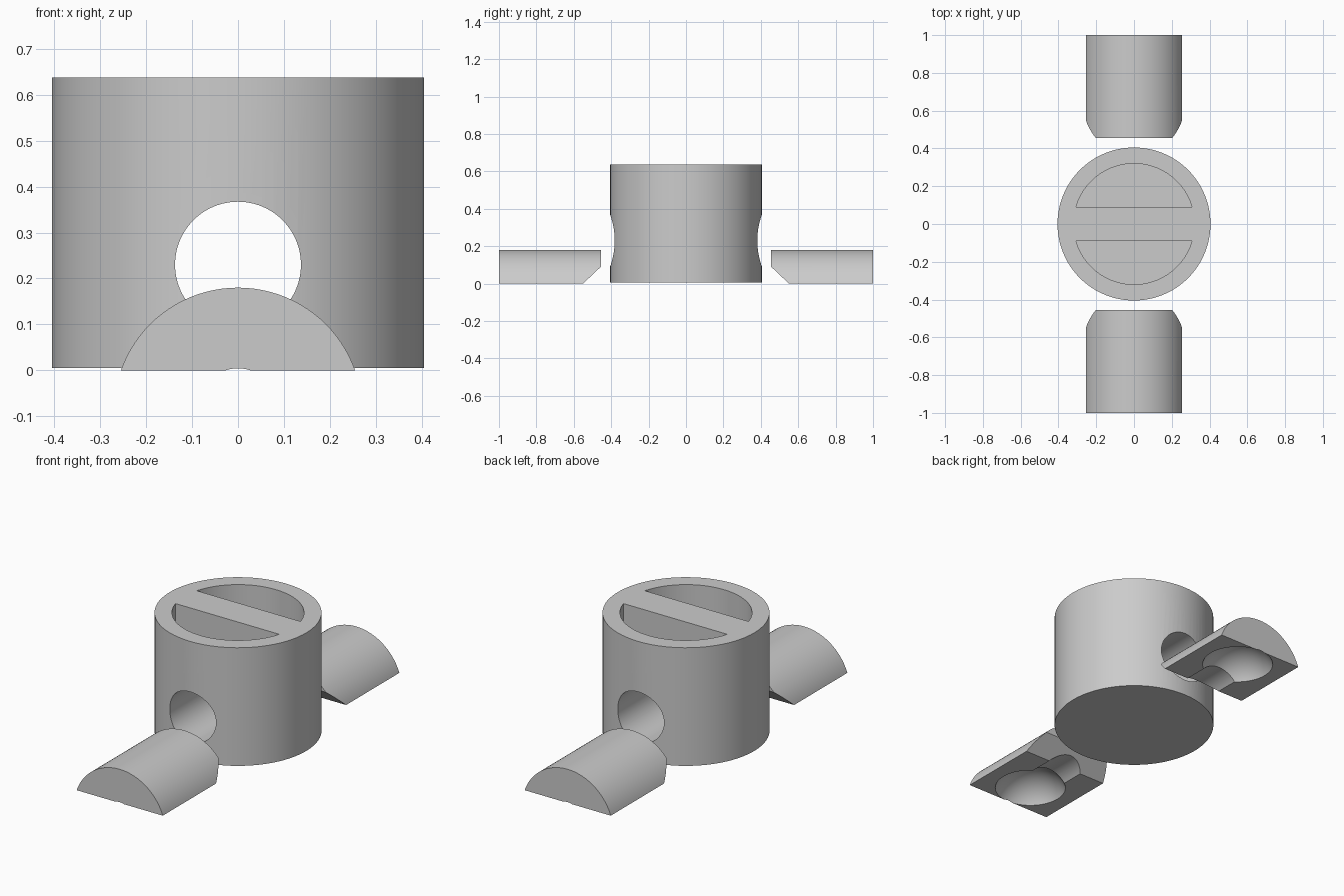
import bpy, bmesh, math
from mathutils import Matrix, Vector

if "Cube" in bpy.data.objects:
    bpy.data.objects.remove(bpy.data.objects["Cube"])

grey = bpy.data.materials.new("plain_grey")
grey.use_nodes = True
grey.diffuse_color = (0.6, 0.6, 0.6, 1)
grey.node_tree.nodes["Principled BSDF"].inputs["Base Color"].default_value = (0.6, 0.6, 0.6, 1)


def finish(bm, name):
    bmesh.ops.recalc_face_normals(bm, faces=bm.faces)
    mesh = bpy.data.meshes.new(name)
    bm.to_mesh(mesh)
    bm.free()
    mesh.materials.append(grey)
    obj = bpy.data.objects.new(name, mesh)
    bpy.context.collection.objects.link(obj)
    return obj


def cylinder(name, radius, start, end, axis="Z", centre=(0, 0, 0), cuts=()):
    """Capped cylinder from start to end on its axis; each cut is (point, outward normal)."""
    bm = bmesh.new()
    bmesh.ops.create_cone(bm, cap_ends=True, segments=96, radius1=radius, radius2=radius,
                          depth=end - start,
                          matrix=Matrix.Translation((0, 0, (start + end) / 2)))
    if axis == "Y":
        bm.transform(Matrix.Rotation(-math.pi / 2, 4, "X"))
    bm.transform(Matrix.Translation(centre))
    for point, normal in cuts:
        bmesh.ops.bisect_plane(bm, geom=bm.verts[:] + bm.edges[:] + bm.faces[:],
                               plane_co=point, plane_no=Vector(normal).normalized(),
                               clear_outer=True)
        bmesh.ops.holes_fill(bm, edges=[e for e in bm.edges if e.is_boundary])
    return finish(bm, name)


def sphere(name, radius, centre):
    bm = bmesh.new()
    bmesh.ops.create_uvsphere(bm, u_segments=64, v_segments=32, radius=radius,
                              matrix=Matrix.Translation(centre))
    return finish(bm, name)


def carve(obj, cutters):
    """Subtract the cutters, bake the result and discard the cutters."""
    for cutter in cutters:
        cutter.hide_render = True
        mod = obj.modifiers.new("carve", "BOOLEAN")
        mod.operation = "DIFFERENCE"
        mod.solver = "EXACT"
        mod.object = cutter
    bpy.context.view_layer.update()
    baked = bpy.data.meshes.new_from_object(
        obj.evaluated_get(bpy.context.evaluated_depsgraph_get()))
    obj.modifiers.clear()
    obj.data = baked
    baked.materials.clear()
    baked.materials.append(grey)
    for cutter in cutters:
        bpy.data.objects.remove(cutter)


# Drum body with a cross bore and two half-moon pockets in the top
body = cylinder("drum_body", 0.405, 0.005, 0.637)
cutters = [cylinder("bore_cutter", 0.137, -0.6, 0.6, "Y", (0, 0, 0.23))]
for side in (-1, 1):
    cutters.append(cylinder("pocket_cutter", 0.32, 0.455, 0.8,
                            cuts=[((0, side * 0.09, 0), (0, -side, 0))]))
carve(body, cutters)

# Rounded end block: flat base, bevelled inner end, hollow underside
AXIS = (0, 0, -0.0906)
back = cylinder("back_block", 0.2706, 0.455, 1.0, "Y", AXIS,
                cuts=[((0, 0, 0), (0, 0, -1)), ((0, 0.55, 0), (0, -0.09, -0.095))])
carve(back, [cylinder("channel_cutter", 0.137, 0.3, 0.82, "Y", AXIS),
             sphere("hollow_cutter", 0.201, (0, 0.823, AXIS[2]))])

# Opposite end block
front = back.copy()
front.data = back.data.copy()
front.name = "front_block"
front.data.transform(Matrix.Rotation(math.pi, 4, "Z"))
bpy.context.collection.objects.link(front)

# Smooth curved walls, keep edges sharp
bpy.ops.object.select_all(action="DESELECT")
for obj in (body, back, front):
    obj.select_set(True)
bpy.context.view_layer.objects.active = body
bpy.ops.object.shade_smooth_by_angle(angle=math.radians(30))
